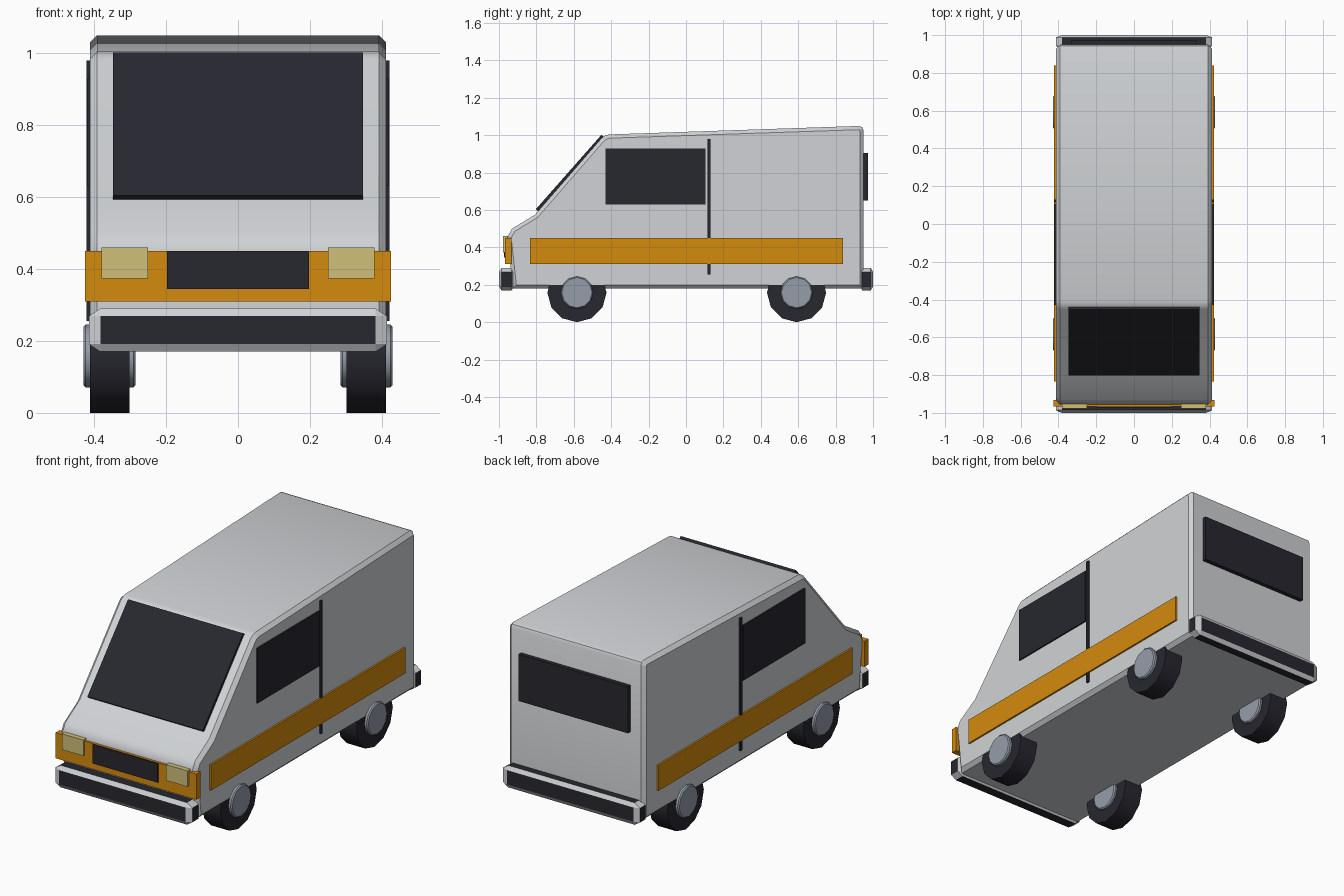
import bpy, bmesh, math
from mathutils import Matrix, Vector

if "Cube" in bpy.data.objects:
    bpy.data.objects.remove(bpy.data.objects["Cube"])


def material(name, rgb):
    m = bpy.data.materials.new(name)
    m.diffuse_color = (*rgb, 1)
    m.use_nodes = True
    m.node_tree.nodes["Principled BSDF"].inputs["Base Color"].default_value = m.diffuse_color
    return m


WHITE = material("body_white", (0.63, 0.65, 0.67))
ORANGE = material("stripe_orange", (0.66, 0.26, 0.004))
DARK = material("dark_trim", (0.020, 0.020, 0.029))
LAMP = material("lamp_yellow", (0.63, 0.53, 0.19))
HUB = material("hub_grey", (0.30, 0.34, 0.40))


def finish(name, bm, *mats, smooth=None):
    bmesh.ops.recalc_face_normals(bm, faces=bm.faces)
    me = bpy.data.meshes.new(name)
    bm.to_mesh(me)
    bm.free()
    ob = bpy.data.objects.new(name, me)
    bpy.context.collection.objects.link(ob)
    for m in mats:
        me.materials.append(m)
    if smooth:
        bpy.ops.object.select_all(action='DESELECT')
        ob.select_set(True)
        bpy.context.view_layer.objects.active = ob
        bpy.ops.object.shade_smooth_by_angle(angle=math.radians(smooth))
    return ob


def prism(pts, half):
    """Side profile of (y, z) points extruded across x."""
    bm = bmesh.new()
    face = bm.faces.new([bm.verts.new((-half, y, z)) for y, z in pts])
    out = bmesh.ops.extrude_face_region(bm, geom=[face])
    verts = [g for g in out["geom"] if isinstance(g, bmesh.types.BMVert)]
    bmesh.ops.translate(bm, verts=verts, vec=(2 * half, 0, 0))
    return bm


def cube(x, y, z):
    """Box between the given (low, high) pairs."""
    bm = bmesh.new()
    size = [b - a for a, b in (x, y, z)]
    mid = [(a + b) / 2 for a, b in (x, y, z)]
    bmesh.ops.create_cube(bm, size=1, matrix=Matrix.Translation(mid) @ Matrix.Diagonal((*size, 1)))
    return bm


def side_pair(name, mat, x, y, z):
    for label, s in (("right", 1), ("left", -1)):
        finish(f"{label}_{name}", cube(sorted((s * x[0], s * x[1])), y, z), mat)


# Body shell: rounded roof corners, then chamfered side outline
bm = prism([(-0.925, 0.18), (-0.955, 0.455), (-0.93, 0.50), (-0.807, 0.575),
            (-0.435, 1.003), (0.95, 1.05), (0.95, 0.18)], 0.412)
bm.normal_update()
roof = [e for e in bm.edges if abs(e.verts[0].co.x - e.verts[1].co.x) > 0.1
        and e.verts[0].co.z > 0.9]
bmesh.ops.bevel(bm, geom=roof, offset=0.025, segments=2, profile=0.5, affect='EDGES')
rim = [e for e in bm.edges if abs(e.verts[0].co.x - e.verts[1].co.x) < 0.1]
bmesh.ops.bevel(bm, geom=rim, offset=0.02, segments=1, affect='EDGES')
finish("van_body", bm, WHITE, smooth=40)

# Windows and rear door glass
finish("windscreen", prism([(-0.803, 0.604), (-0.452, 1.002), (-0.438, 0.990), (-0.789, 0.592)], 0.348), DARK)
finish("rear_window", cube((-0.33, 0.33), (0.945, 0.973), (0.65, 0.905)), DARK)
side_pair("cab_window", DARK, (0.411, 0.420), (-0.43, 0.105), (0.63, 0.93))
side_pair("door_seam", DARK, (0.412, 0.421), (0.115, 0.13), (0.255, 0.98))

# Orange band on the sides and nose
side_pair("side_stripe", ORANGE, (0.413, 0.4225), (-0.835, 0.84), (0.31, 0.45))
finish("front_stripe", cube((-0.425, 0.425), (-0.967, -0.932), (0.31, 0.45)), ORANGE)

# Grille and headlights
finish("grille", cube((-0.197, 0.197), (-0.974, -0.965), (0.345, 0.449)), DARK)
side_pair("headlight", LAMP, (0.25, 0.38), (-0.978, -0.945), (0.373, 0.46))

# Bumpers: dark flat faces, body-coloured chamfers
for name, y in (("front_bumper", (-1.0, -0.918)), ("rear_bumper", (0.93, 1.0))):
    bm = bmesh.new()
    bmesh.ops.create_cube(bm, size=0.12)
    bmesh.ops.bevel(bm, geom=bm.edges[:], offset=0.021, segments=1, affect='EDGES')
    bm.normal_update()
    for f in bm.faces:
        f.material_index = 0 if max(abs(c) for c in f.normal) > 0.99 else 1
    for v in bm.verts:
        # keep the end chamfers short while stretching to full width
        v.co.x = math.copysign(0.414 - (0.06 - abs(v.co.x)) * 1.5, v.co.x)
        v.co.y = v.co.y * (y[1] - y[0]) / 0.12 + sum(y) / 2
        v.co.z += 0.23
    finish(name, bm, DARK, WHITE)


# Wheels: twelve-sided tyres with a hub through each
def drum(name, mat, x, y, r, xlen, bevel=0):
    bm = bmesh.new()
    turn = Matrix.Translation((x, y, 0.158)) @ Matrix.Rotation(math.pi / 2, 4, 'Y')
    bmesh.ops.create_cone(bm, cap_ends=True, segments=12, radius1=r, radius2=r,
                          depth=xlen, matrix=turn)
    # put a corner at the very bottom
    low = min(v.co.z for v in bm.verts)
    if low > 0.158 - r + 1e-4:
        bmesh.ops.rotate(bm, verts=bm.verts, cent=(x, y, 0.158),
                         matrix=Matrix.Rotation(math.pi / 12, 3, 'X'))
    if bevel:
        rims = [e for e in bm.edges if abs(e.verts[0].co.x - e.verts[1].co.x) < 1e-4]
        bmesh.ops.bevel(bm, geom=rims, offset=bevel, segments=1, affect='EDGES')
    finish(name, bm, mat, smooth=40)


for end, y in (("front", -0.583), ("rear", 0.591)):
    for label, s in (("right", 1), ("left", -1)):
        drum(f"{end}_{label}_tyre", DARK, s * 0.356, y, 0.158, 0.11)
        drum(f"{end}_{label}_hub", HUB, s * 0.3575, y, 0.087, 0.145, 0.006)
